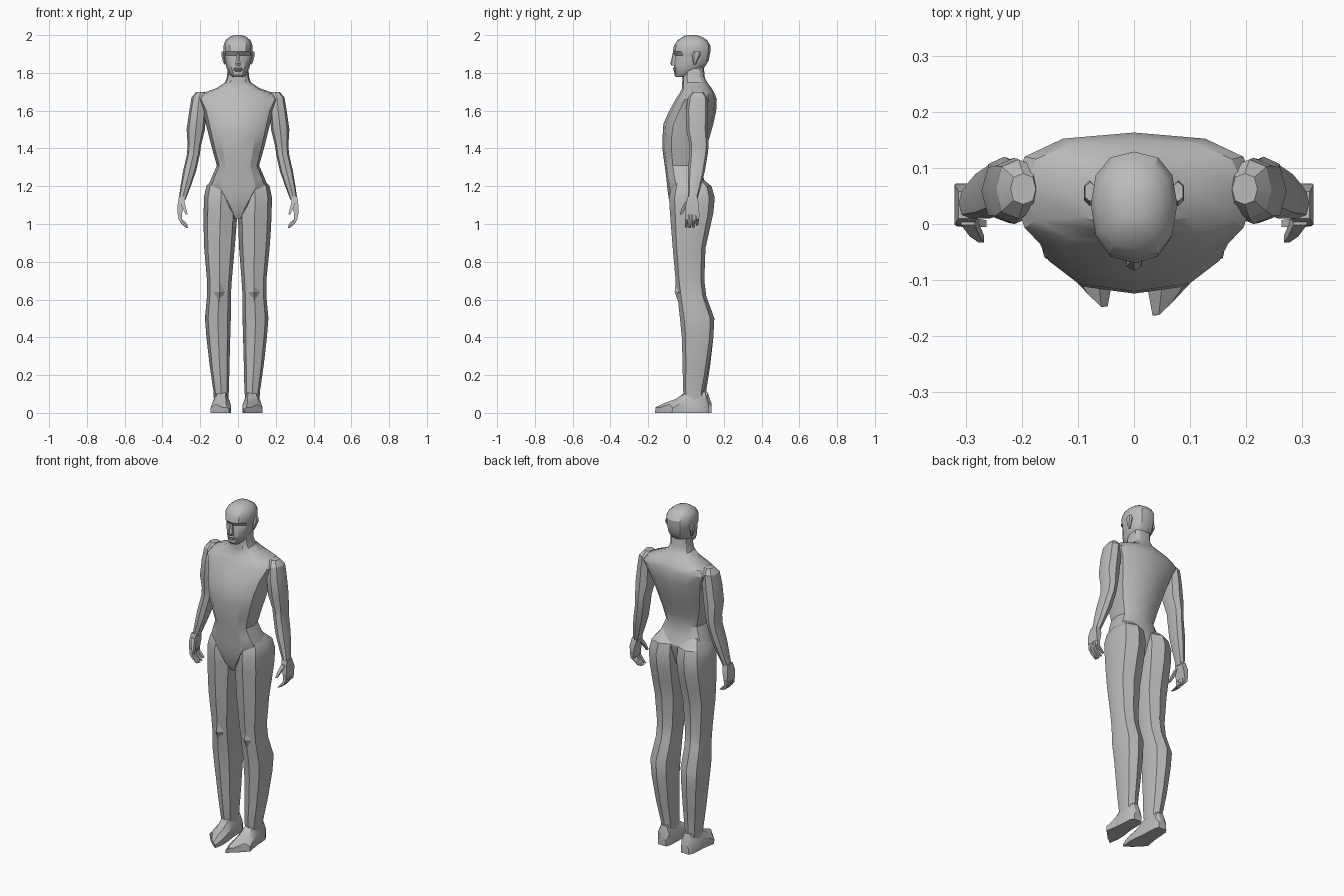
import bpy, bmesh, math
from mathutils import Vector

cube = bpy.data.objects.get("Cube")
if cube:
    bpy.data.objects.remove(cube)

skin = bpy.data.materials.new("plain grey")
skin.use_nodes = True
GREY = (0.5, 0.5, 0.5, 1)
skin.diffuse_color = GREY
skin.node_tree.nodes["Principled BSDF"].inputs["Base Color"].default_value = GREY


def ring(z, x0, x1, yf, yb, n=8, p=0.8, ymid=None):
    """Rounded horizontal cross-section; the first vertex points forward."""
    cx, w = (x0 + x1) / 2, (x1 - x0) / 2
    ym = (yf + yb) / 2 if ymid is None else ymid
    pts = []
    for i in range(n):
        a = 2 * math.pi * i / n
        s, c = math.sin(a), math.cos(a)
        dx = math.copysign(abs(s) ** p, s) if abs(s) > 1e-6 else 0
        dy = abs(c) ** p if abs(c) > 1e-6 else 0
        pts.append(Vector((cx + w * dx, ym + dy * ((yf - ym) if c > 0 else (yb - ym)), z)))
    return pts


def tube(centres, sizes):
    """Four-sided rings of half size (x, y) along a downward path."""
    return [[Vector(c) + Vector((a * s[0], b * s[1], 0))
             for a, b in ((-1, -1), (1, -1), (1, 1), (-1, 1))]
            for c, s in zip(centres, sizes)]


def build(name, lofts, sx=1, shift=None, angle=30):
    """Skin each list of rings, cap the ends, mirror to side sx."""
    bm = bmesh.new()
    for rings in lofts:
        rows = [[bm.verts.new(v) for v in r] for r in rings]
        n = len(rows[0])
        for a, b in zip(rows, rows[1:]):
            for i in range(n):
                j = (i + 1) % n
                bm.faces.new((a[i], a[j], b[j], b[i]))
        bm.faces.new(rows[0])
        bm.faces.new(rows[-1][::-1])
    for v in bm.verts:
        v.co.x *= sx
        if shift:
            v.co += shift(v.co)
    bmesh.ops.recalc_face_normals(bm, faces=bm.faces)
    me = bpy.data.meshes.new(name)
    bm.to_mesh(me)
    bm.free()
    me.materials.append(skin)
    ob = bpy.data.objects.new(name, me)
    bpy.context.collection.objects.link(ob)
    bpy.ops.object.select_all(action="DESELECT")
    ob.select_set(True)
    bpy.context.view_layer.objects.active = ob
    bpy.ops.object.shade_smooth_by_angle(angle=math.radians(angle))
    return ob


# Torso and neck: z, half width, front y, back y, y of widest point
TORSO = [(1.03, .025, -.055, .05, 0), (1.08, .06, -.083, .08, 0),
         (1.16, .13, -.095, .105, .01), (1.20, .158, -.1, .11, .02),
         (1.25, .138, -.105, .09, .0), (1.31, .112, -.113, .08, -.01),
         (1.38, .132, -.123, .095, -.01), (1.46, .153, -.124, .125, -.01),
         (1.53, .170, -.12, .145, .01), (1.60, .188, -.088, .16, .04),
         (1.66, .218, -.055, .163, .06), (1.69, .195, -.035, .152, .065),
         (1.72, .112, -.02, .135, .055), (1.75, .068, -.02, .112, .045),
         (1.78, .058, -.018, .098, .04), (1.84, .055, -.01, .095, .04)]
build("torso", [[ring(z, -w, w, f, b, 12, .78, m) for z, w, f, b, m in TORSO]])

# Head: same columns, with the eye sockets pushed in
HEAD = [(1.778, .026, -.052, -.01, -.03), (1.79, .042, -.062, .03, -.01),
        (1.825, .06, -.063, .095, .02), (1.865, .069, -.063, .12, .035),
        (1.892, .073, -.06, .125, .035), (1.912, .076, -.07, .129, .035),
        (1.945, .077, -.064, .129, .035), (1.973, .066, -.045, .112, .035),
        (1.992, .042, -.015, .082, .035), (2.0, .02, .005, .055, .03)]
head = [ring(z, -w, w, f, b, 12, .85, m) for z, w, f, b, m in HEAD]
for i in (1, 11):
    head[4][i].y += .012
build("head", [head])

# Nose and lips
build("nose", [[ring(1.838, -.016, .016, -.076, -.05, 6),
                ring(1.85, -.015, .015, -.083, -.05, 6),
                ring(1.905, -.006, .006, -.07, -.05, 6)]])
build("lips", [[ring(z, -w, w, f, -.04, 8, .9) for z, w, f in
                ((1.806, .016, -.062), (1.812, .024, -.068), (1.818, .026, -.065),
                 (1.824, .023, -.07), (1.83, .012, -.064))]])

# Leg: z, inner x, outer x, front y, back y
LEG = [(1.25, .045, .125, -.05, .075), (1.20, .006, .168, -.075, .135),
       (1.14, .001, .18, -.09, .152), (1.06, .001, .18, -.085, .145),
       (.97, .006, .178, -.078, .125), (.87, .012, .173, -.07, .103),
       (.70, .026, .157, -.055, .097), (.62, .031, .157, -.045, .107),
       (.50, .031, .168, -.032, .15), (.40, .034, .16, -.022, .145),
       (.25, .038, .143, -.015, .125), (.12, .041, .124, -.01, .102),
       (.06, .046, .12, .0, .1)]

# Foot, heel to toe: y, inner x, outer x, inner top z, outer top z
FOOT = [(.128, .055, .105, .05, .05), (.108, .045, .118, .11, .11),
        (.01, .04, .125, .115, .11), (-.045, .032, .134, .075, .062),
        (-.1, .03, .138, .055, .045), (-.155, .04, .085, .03, .028)]
foot_rings = []
for y, a, b, za, zb in FOOT:
    m = .25 * (b - a)
    back = .035 if y < -.09 else 0  # outer toes sit further back
    foot_rings.append([Vector(q) for q in (
        (a, y, 0), (b, y + back, 0), (b, y + back, zb * .6),
        (b - m, y + back * .6, zb), (a + m, y, za), (a, y, za * .6))])

# Arm: z, inner x, outer x, front y, back y
ARM = [(1.70, .175, .22, .035, .09), (1.67, .165, .246, .01, .115),
       (1.60, .168, .258, .0, .118), (1.50, .175, .272, .002, .115),
       (1.42, .195, .267, .018, .12), (1.37, .202, .27, .018, .115),
       (1.28, .222, .291, .01, .1), (1.20, .25, .304, .01, .08),
       (1.13, .277, .314, .01, .06)]

# Hand: palm, four curled fingers and a thumb
hand = [tube([(.296, .034, 1.145), (.304, .034, 1.10), (.308, .034, 1.05)],
             [(.017, .024), (.016, .036), (.011, .036)])]
for k in range(4):
    y = .006 + .019 * k
    drop = (.004, 0, .004, .014)[k]
    hand.append(tube([(.308, y, 1.06), (.306, y - .002, 1.025),
                      (.291, y - .004, 1.0 + drop), (.268, y - .005, .978 + drop)],
                     [(.01, .009), (.009, .008), (.008, .008), (.005, .006)]))
hand.append(tube([(.296, .012, 1.12), (.284, -.012, 1.085), (.272, -.027, 1.05)],
                 [(.012, .014), (.009, .01), (.005, .006)]))

# Ear: flat slab tilted away from the skull
EAR = [(1.845, .066, .074, .04, .052), (1.865, .066, .082, .035, .062),
       (1.895, .068, .09, .032, .078), (1.912, .068, .088, .04, .075)]

for sx, side in ((1, "left"), (-1, "right")):
    stance = (lambda c, s=sx: Vector((-.007 * min(1, max(0, (1.15 - c.z) * 3)),
                                      -.008 * s * max(0, 1 - c.z / .4), 0)))
    build(side + "_leg", [[ring(*r) for r in LEG]], sx, stance, 32)
    build(side + "_foot", [foot_rings], sx, stance)
    # Diamond kneecap
    build(side + "_kneecap", [[ring(z, .092 - w, .092 + w, f, -.02, 4, 1) for z, w, f in
          ((.59, .003, -.042), (.64, .03, -.06), (.70, .003, -.054))]], sx, stance, 15)
    build(side + "_arm", [[ring(*r) for r in ARM]], sx)
    build(side + "_hand", hand, sx)
    build(side + "_ear", [[ring(*r, n=6) for r in EAR]], sx)
